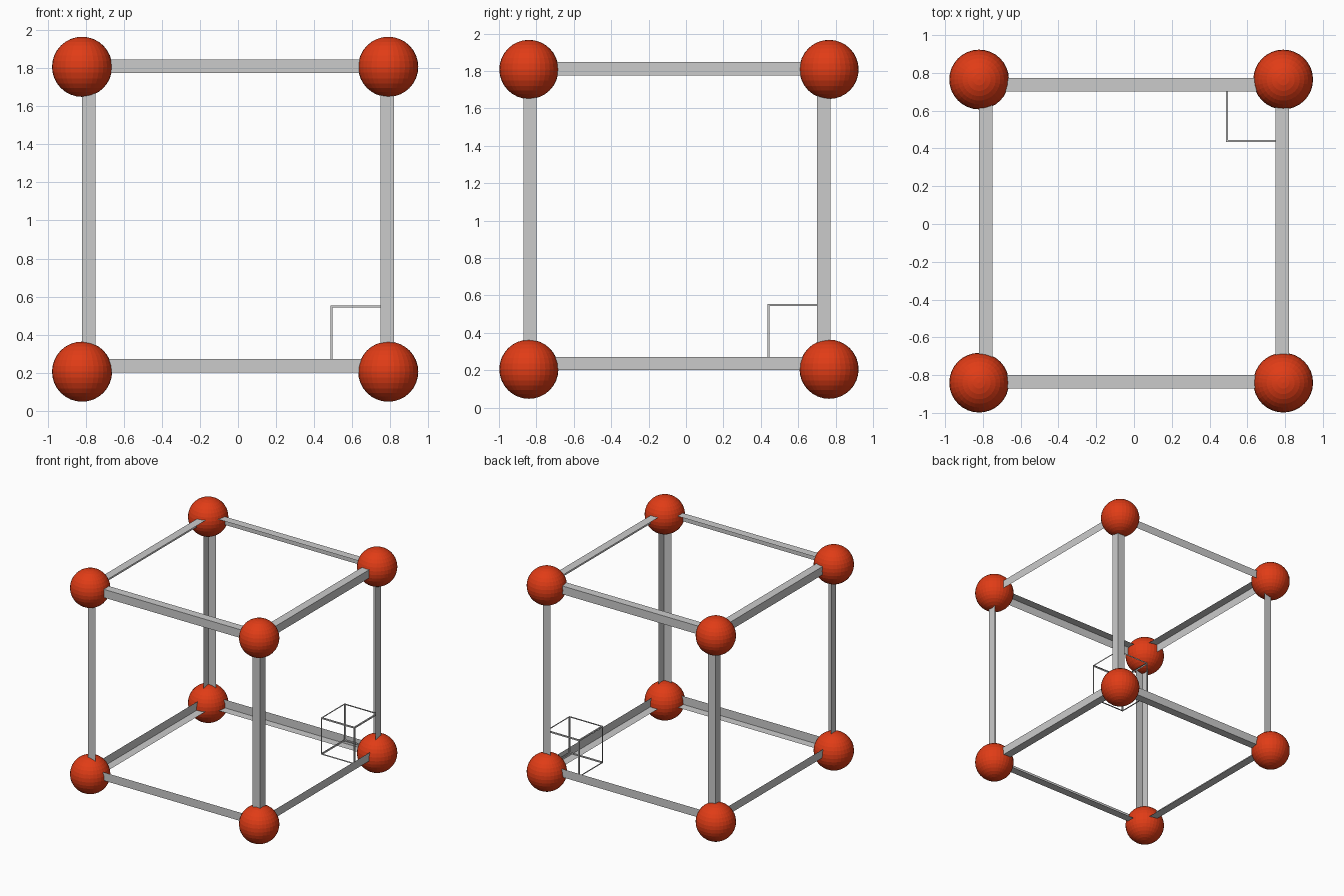
import bpy, bmesh
from itertools import product
from mathutils import Vector

if "Cube" in bpy.data.objects:
    bpy.data.objects.remove(bpy.data.objects["Cube"])

red = bpy.data.materials.new("red")
red.diffuse_color = (0.75, 0.045, 0.008, 1)
red.use_nodes = True
red.node_tree.nodes["Principled BSDF"].inputs["Base Color"].default_value = red.diffuse_color


def new_object(name, bm):
    mesh = bpy.data.meshes.new(name)
    bm.to_mesh(mesh)
    bm.free()
    obj = bpy.data.objects.new(name, mesh)
    bpy.context.collection.objects.link(obj)
    return obj


def open_frame(name, lo, hi, width):
    """Box whose faces are cut open, leaving L-shaped sheet strips on every edge."""
    lo, hi = Vector(lo), Vector(hi)
    bm = bmesh.new()
    bmesh.ops.create_cube(bm, size=1)
    bmesh.ops.scale(bm, vec=hi - lo, verts=bm.verts)
    bmesh.ops.translate(bm, vec=(lo + hi) / 2, verts=bm.verts)
    panels = bm.faces[:]
    bmesh.ops.inset_individual(bm, faces=panels, thickness=width, use_even_offset=True)
    bmesh.ops.delete(bm, geom=panels, context='FACES')
    return new_object(name, bm)


# Large cell frame and the small corner frame marking the right angles
open_frame("cell_frame", (-0.82, -0.87, 0.20), (0.82, 0.772, 1.847), 0.071)
open_frame("corner_angle_frame", (0.487, 0.435, 0.235), (0.805, 0.755, 0.553), 0.011)

# Balls on the eight corners
for i, (x, y, z) in enumerate(product((-0.82, 0.79), (-0.84, 0.765), (0.205, 1.808))):
    bm = bmesh.new()
    bmesh.ops.create_uvsphere(bm, u_segments=32, v_segments=16, radius=0.158)
    ball = new_object(f"corner_ball_{i + 1}", bm)
    ball.location = (x, y, z)
    ball.data.materials.append(red)
